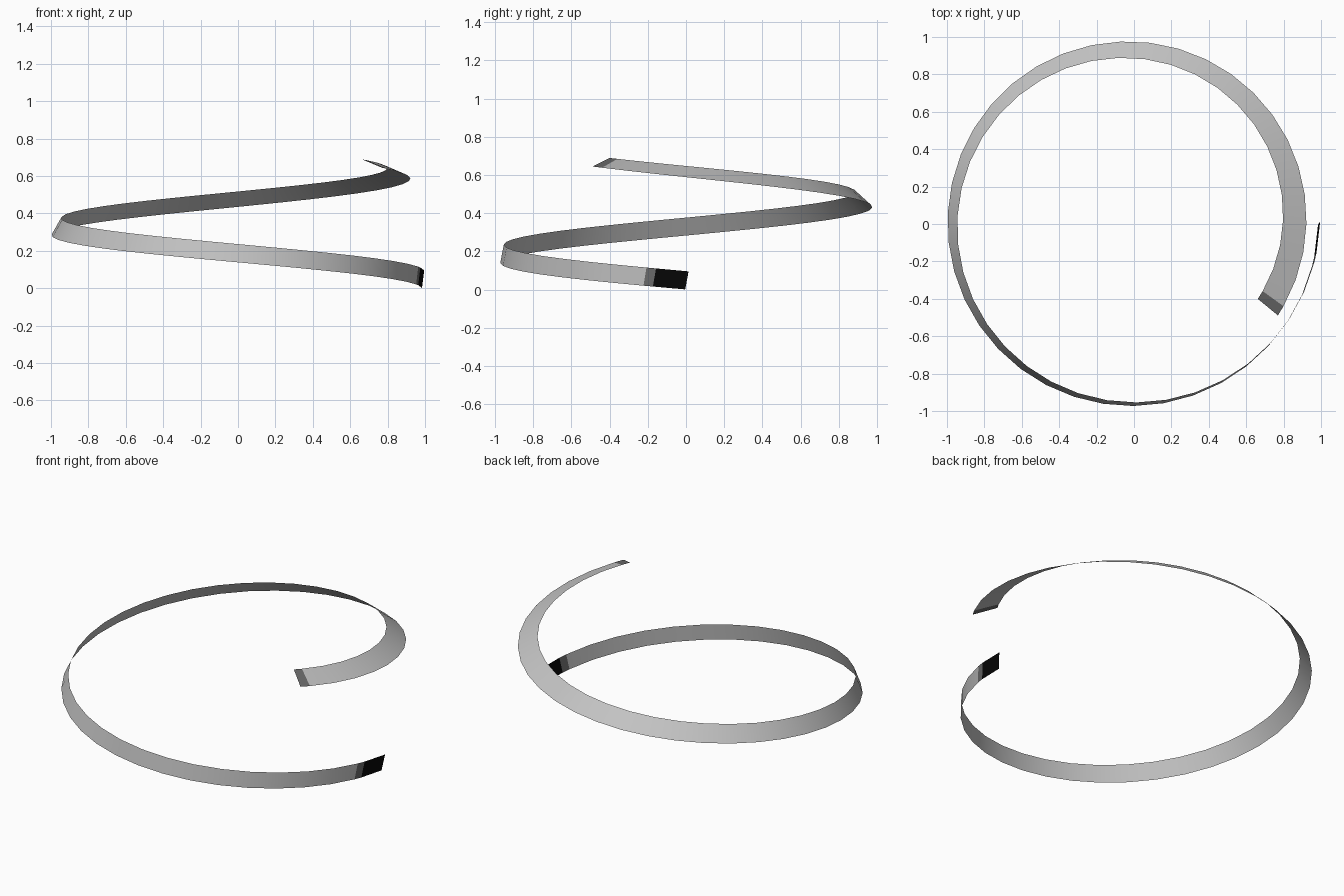
import bpy, bmesh
from math import sin, cos, radians
from mathutils import Vector

cube = bpy.data.objects.get("Cube")
if cube:
    bpy.data.objects.remove(cube, do_unlink=True)


def make_material(name, value):
    mat = bpy.data.materials.new(name)
    mat.use_nodes = True
    color = (value, value, value, 1)
    mat.diffuse_color = color
    mat.node_tree.nodes["Principled BSDF"].inputs["Base Color"].default_value = color
    return mat


black = make_material("black", 0.002)
dark_grey = make_material("dark grey", 0.15)
light_grey = make_material("light grey", 0.55)

AXIS = Vector((-0.023, 0.017, 0))
END = 392


def cross_edge(deg):
    """Lower and upper point of the ribbon at a clockwise angle."""
    f = deg / END
    a = radians(deg)
    outward = Vector((cos(a), -sin(a), 0))
    along = Vector((-sin(a), -cos(a), 0))
    center = AXIS + outward * (1.013 - 0.142 * f) + Vector((0, 0, 0.047 + 0.62 * f))
    tilt = radians(-7 + 79 * f)          # leans inward as it climbs
    width = 0.095 + 0.05 * f * f         # widens toward the top
    half = (Vector((0, 0, cos(tilt))) - outward * sin(tilt)) * width / 2 - along * 0.009
    return center - half, center + half


def ribbon(name, start, end, steps, mat):
    bm = bmesh.new()
    rows = []
    for i in range(steps + 1):
        edge = cross_edge(start + (end - start) * i / steps)
        rows.append([bm.verts.new(p) for p in edge])
    for (low, high), (next_low, next_high) in zip(rows, rows[1:]):
        bm.faces.new((low, high, next_high, next_low)).smooth = True
    mesh = bpy.data.meshes.new(name)
    bm.to_mesh(mesh)
    bm.free()
    mesh.materials.append(mat)
    obj = bpy.data.objects.new(name, mesh)
    bpy.context.collection.objects.link(obj)
    return obj


# Spiral strip with a coloured tip and a narrow band at each end
ribbon("lower_tip", 0.7, 10.4, 1, black)
ribbon("lower_band", 10.4, 13.3, 1, dark_grey)
ribbon("spiral_ribbon", 13.3, 388.5, 40, light_grey)
ribbon("upper_band", 388.5, END, 1, dark_grey)
